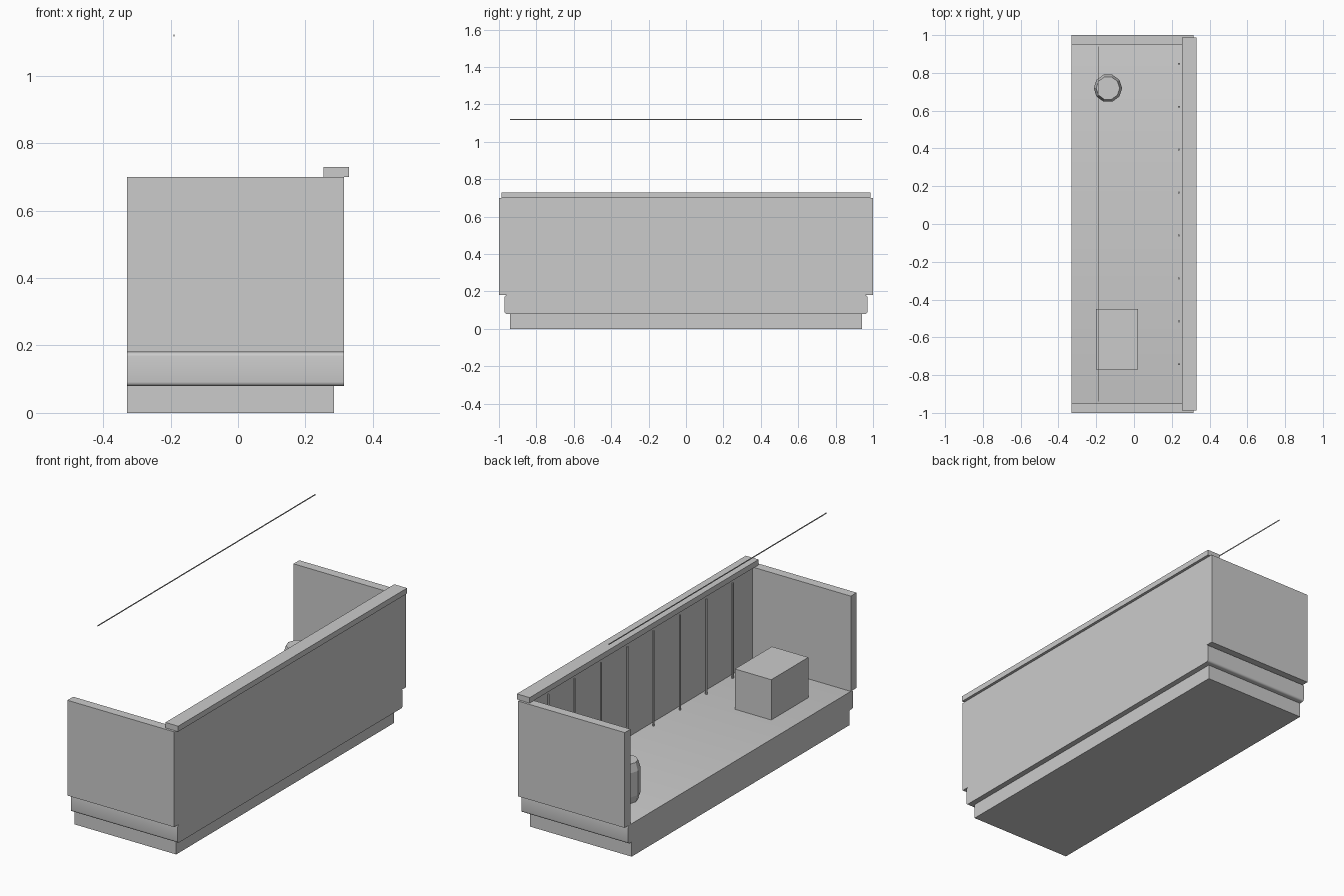
import bpy, bmesh, math

if "Cube" in bpy.data.objects:
    bpy.data.objects.remove(bpy.data.objects["Cube"])


def add_object(name, bm):
    bmesh.ops.recalc_face_normals(bm, faces=bm.faces)
    mesh = bpy.data.meshes.new(name)
    bm.to_mesh(mesh)
    bm.free()
    obj = bpy.data.objects.new(name, mesh)
    bpy.context.collection.objects.link(obj)
    return obj


def box(name, x, y, z, round_x_edges=0.0):
    """Box from (min, max) ranges; optionally round the edges running along x."""
    bm = bmesh.new()
    bmesh.ops.create_cube(bm, size=1)
    for v in bm.verts:
        v.co = [r[0] if c < 0 else r[1] for c, r in zip(v.co, (x, y, z))]
    if round_x_edges:
        edges = [e for e in bm.edges
                 if abs(e.verts[0].co.x - e.verts[1].co.x) > 0.01]
        bmesh.ops.bevel(bm, geom=edges, offset=round_x_edges, segments=4,
                        profile=0.5, affect='EDGES')
    return add_object(name, bm)


def lathe(name, x, y, profile, sides):
    """Closed solid from (radius, z) rings around a vertical axis."""
    bm = bmesh.new()
    rings = []
    for r, z in profile:
        rings.append([bm.verts.new((x + r * math.cos(math.tau * i / sides),
                                    y + r * math.sin(math.tau * i / sides), z))
                      for i in range(sides)])
    for low, high in zip(rings, rings[1:]):
        for i in range(sides):
            j = (i + 1) % sides
            bm.faces.new((low[i], low[j], high[j], high[i]))
    bm.faces.new(rings[0])
    bm.faces.new(rings[-1])
    return add_object(name, bm)


BACK, FRONT = -0.33, 0.315
FLOOR, WALL_TOP = 0.18, 0.70

# Recessed plinth and rounded floor slab
box("plinth", (BACK, 0.285), (-0.94, 0.94), (0, 0.08))
slab = box("floor_slab", (BACK, FRONT), (-0.97, 0.97), (0.08, FLOOR), 0.012)
bpy.context.view_layer.objects.active = slab
slab.select_set(True)
bpy.ops.object.shade_smooth_by_angle(angle=math.radians(35))
slab.select_set(False)

# Counter walls and top ledge
box("long_wall", (0.265, FRONT), (-0.95, 0.95), (FLOOR, WALL_TOP))
for name, y in (("left_end_wall", (-1, -0.95)), ("right_end_wall", (0.95, 1))):
    box(name, (BACK, FRONT), y, (FLOOR, WALL_TOP))
box("top_ledge", (0.253, 0.33), (-0.987, 0.987), (WALL_TOP, 0.73))

# Row of thin upright rods inside the long wall
for i in range(8):
    lathe(f"upright_rod_{i + 1}", 0.238, 0.848 - 0.2272 * i,
          [(0.006, FLOOR), (0.006, WALL_TOP)], 6)

# Storage box and faceted barrel on the floor
box("storage_box", (-0.20, 0.02), (-0.77, -0.45), (FLOOR, 0.40))
lathe("barrel", -0.138, 0.719,
      [(0.062, FLOOR), (0.075, 0.22), (0.075, 0.352), (0.062, 0.395)], 10)

# Thin hanging wire overhead
box("overhead_wire", (-0.191, -0.189), (-0.94, 0.94), (1.117, 1.123))
